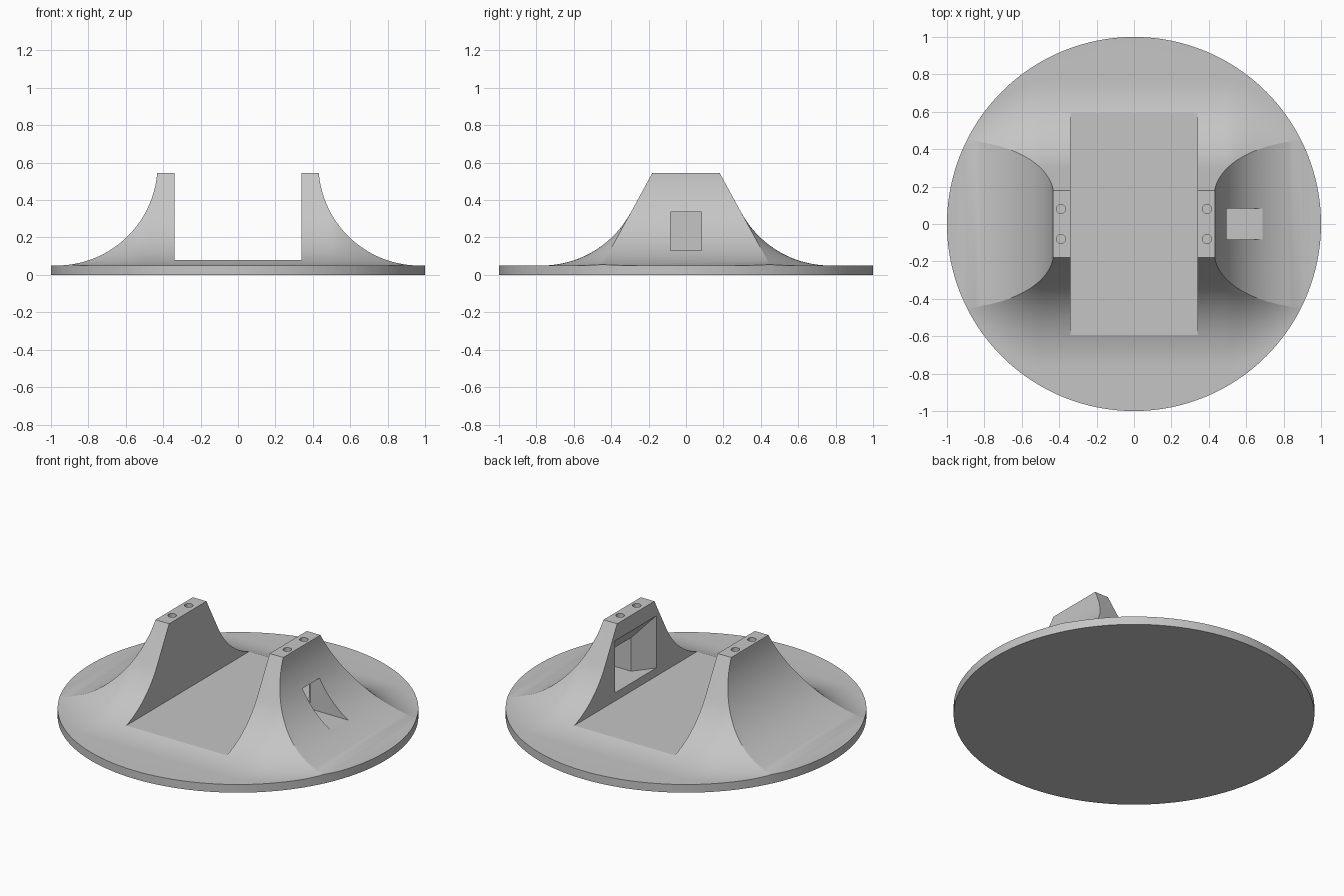
import bpy, bmesh
from math import sin, cos, acos, atan2, pi

cube = bpy.data.objects.get("Cube")
if cube:
    bpy.data.objects.remove(cube, do_unlink=True)

# Main dimensions
PLATE = 0.05            # plate thickness
TOP = 0.545             # height of the uprights
WALL_IN, WALL_OUT = 0.34, 0.432
HALF_TOP, HALF_FOOT = 0.18, 0.45
R = 0.54                # radius of the concave flares
STEPS = 18
SLOPE = (HALF_FOOT - HALF_TOP) / (TOP - PLATE)
TANGENT = atan2(1, SLOPE)
FLARE_X = 0.97          # where the outer flare meets the plate

grey = bpy.data.materials.new("plain_grey")
grey.use_nodes = True
colour = (0.56, 0.56, 0.56, 1)
grey.diffuse_color = colour
grey.node_tree.nodes["Principled BSDF"].inputs["Base Color"].default_value = colour


def make_object(name, bm):
    """Turn a closed bmesh into an object with all faces pointing outward."""
    bmesh.ops.recalc_face_normals(bm, faces=bm.faces[:])
    if bm.calc_volume(signed=True) < 0:
        bmesh.ops.reverse_faces(bm, faces=bm.faces[:])
    mesh = bpy.data.meshes.new(name)
    bm.to_mesh(mesh)
    bm.free()
    mesh.materials.append(grey)
    obj = bpy.data.objects.new(name, mesh)
    bpy.context.collection.objects.link(obj)
    return obj


def loft(name, sections):
    """Skin a row of matching closed sections and cap both ends."""
    bm = bmesh.new()
    rings = [[bm.verts.new(p) for p in s] for s in sections]
    n = len(rings[0])
    for a, b in zip(rings, rings[1:]):
        for i in range(n):
            j = (i + 1) % n
            bm.faces.new((a[i], a[j], b[j], b[i]))
    bm.faces.new(rings[0][::-1])
    bm.faces.new(rings[-1])
    bmesh.ops.triangulate(bm, faces=bm.faces[:])
    return make_object(name, bm)


def cylinder(name, radius, x, y, z0, z1, sides):
    bm = bmesh.new()
    bmesh.ops.create_cone(bm, cap_ends=True, segments=sides, radius1=radius,
                          radius2=radius, depth=z1 - z0)
    bmesh.ops.translate(bm, verts=bm.verts[:], vec=(x, y, (z0 + z1) / 2))
    return make_object(name, bm)


def rect(x, half_y, z0, z1):
    return [(x, -half_y, z0), (x, half_y, z0), (x, half_y, z1), (x, -half_y, z1)]


def boolean(obj, cutter, operation):
    mod = obj.modifiers.new(operation.title(), "BOOLEAN")
    mod.operation, mod.solver, mod.object = operation, "EXACT", cutter
    bpy.context.view_layer.objects.active = obj
    bpy.context.view_layer.update()
    bpy.ops.object.modifier_apply(modifier=mod.name)
    bpy.data.objects.remove(cutter, do_unlink=True)


def section(x, z):
    """Slice across the body: flat crest, sloping side, concave flare, plate."""
    edge = HALF_TOP + (TOP - z) * SLOPE
    z_tangent = PLATE + R * (1 - cos(TANGENT))
    if z > z_tangent:
        start = TANGENT
        centre = HALF_TOP + (TOP - z_tangent) * SLOPE + R * sin(start)
        first = 0
    else:
        start = acos(1 - (z - PLATE) / R)
        centre = edge + R * sin(start)
        first = 1
    side = [(edge, z)]
    for k in range(STEPS):
        t = start * (1 - (k + first) / (STEPS - 1 + first))
        side.append((centre - R * sin(t), PLATE + R * (1 - cos(t))))
    side += [(1.1, PLATE), (1.1, 0)]
    return [(x, y, h) for y, h in side] + [(x, -y, h) for y, h in reversed(side)]


# Flared body: stations follow the concave outer face of each upright
low = PLATE + 0.0008
stations = [(WALL_OUT, TOP)]
for k in range(2, 28):
    t = k / 28 * pi / 2
    stations.append((FLARE_X - R * cos(t), max(PLATE + R * (1 - sin(t)), low)))
stations.append((1.1, low))
stations = [(-x, z) for x, z in reversed(stations)] + stations
body = loft("flared_base_with_uprights", [section(x, z) for x, z in stations])

# Round plate outline
boolean(body, cylinder("round_outline", 1, 0, 0, -0.2, 1, 128), "INTERSECT")

# Central slot between the uprights
boolean(body, loft("slot_cutter", [rect(s * WALL_IN, 1.2, 0.08, 1) for s in (-1, 1)]),
        "DIFFERENCE")

# Window through the left upright, widening toward the slot
boolean(body, loft("window_cutter", [rect(0.3, 0.25, 0.13, 0.5),
                                     rect(0.43, 0.083, 0.13, 0.335),
                                     rect(0.95, 0.083, 0.13, 0.335)]), "DIFFERENCE")

# Screw holes in the top of both uprights
for x in (-0.39, 0.39):
    for y in (-0.08, 0.08):
        boolean(body, cylinder("hole_cutter", 0.024, x, y, TOP - 0.09, 0.7, 24),
                "DIFFERENCE")

# Smooth flares with crisp edges
bpy.ops.object.select_all(action="DESELECT")
body.select_set(True)
bpy.context.view_layer.objects.active = body
bpy.ops.object.shade_smooth_by_angle(angle=pi / 12)
